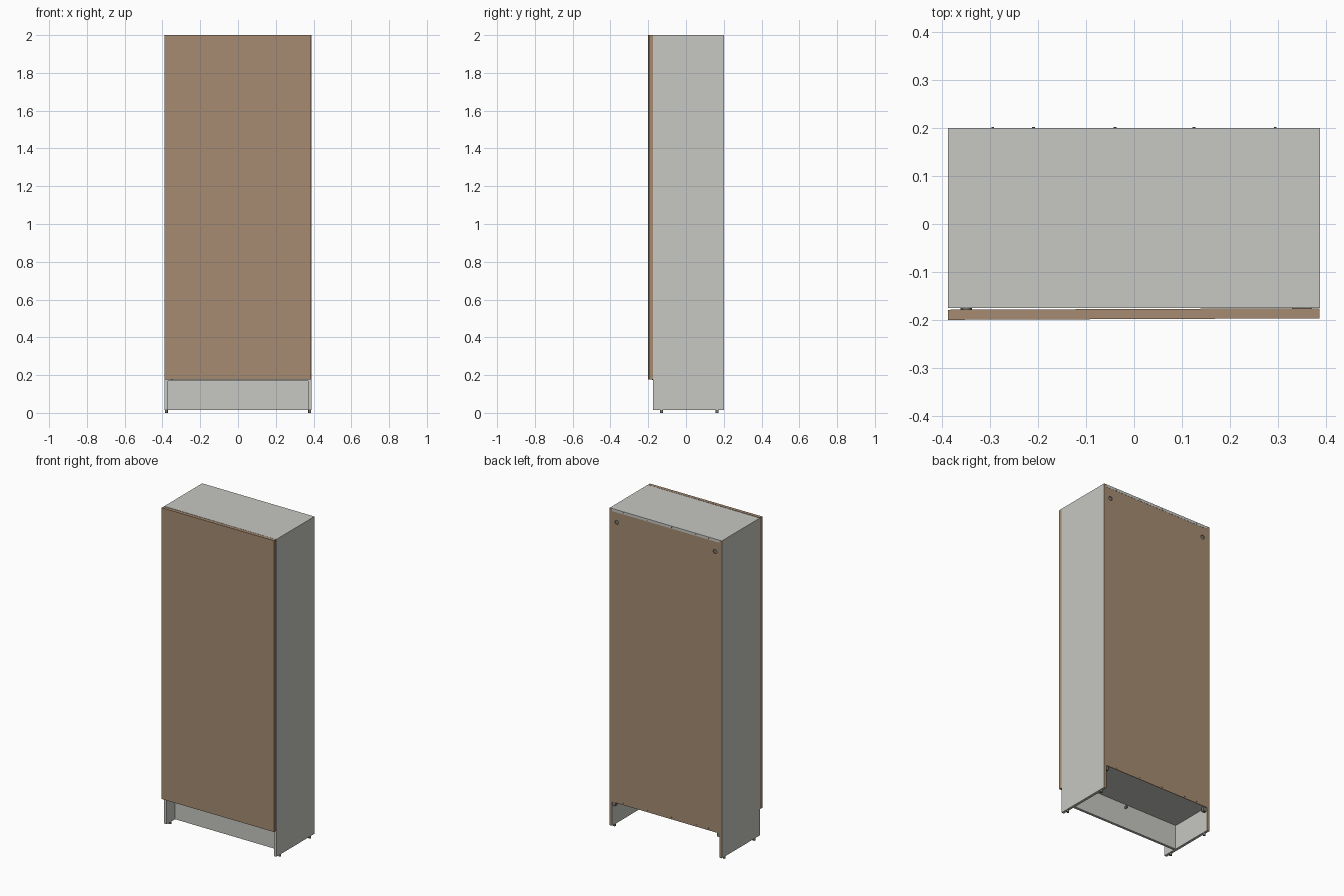
import bpy
import math

if "Cube" in bpy.data.objects:
    bpy.data.objects.remove(bpy.data.objects["Cube"], do_unlink=True)


def make_material(name, rgb):
    mat = bpy.data.materials.new(name)
    mat.use_nodes = True
    colour = (*rgb, 1.0)
    mat.diffuse_color = colour
    mat.node_tree.nodes["Principled BSDF"].inputs["Base Color"].default_value = colour
    return mat


GREY = make_material("light grey laminate", (0.57, 0.57, 0.54))
BROWN = make_material("brown board", (0.38, 0.26, 0.165))
METAL = make_material("dark fitting", (0.2, 0.18, 0.15))


def box(name, x, y, z, mat):
    """Box from (min, max) pairs on each axis."""
    pairs = (x, y, z)
    bpy.ops.mesh.primitive_cube_add(size=1, location=[(a + b) / 2 for a, b in pairs])
    obj = bpy.context.object
    obj.name = name
    obj.scale = [b - a for a, b in pairs]
    bpy.ops.object.transform_apply(location=False, rotation=False, scale=True)
    obj.data.materials.append(mat)
    return obj


def cylinder(name, radius, depth, loc, mat, along_y=False, sides=16):
    bpy.ops.mesh.primitive_cylinder_add(vertices=sides, radius=radius, depth=depth, location=loc)
    obj = bpy.context.object
    obj.name = name
    if along_y:
        obj.rotation_euler.x = math.pi / 2
    obj.data.materials.append(mat)
    bpy.ops.object.shade_smooth_by_angle()
    return obj


W, T = 0.388, 0.0165          # half width, board thickness
FRONT, BACK = -0.175, 0.2
INNER = W - T
BASE, SHELF = 0.015, 0.168    # underside of sides, underside of floor board

# Side panels with raw brown rear edges, feet and hanging hardware
for side, s in (("left", 1), ("right", -1)):
    panel = box(f"{side}_side_panel", sorted((s * INNER, s * W)), (FRONT, BACK), (BASE, 2), GREY)
    panel.data.materials.append(BROWN)
    for face in panel.data.polygons:
        if face.normal.y > 0.5:
            face.material_index = 1
    for place, y in (("front", -0.13), ("rear", 0.165)):
        cylinder(f"{side}_{place}_foot", 0.008, BASE, (s * (W - T / 2), y, BASE / 2), METAL)
    box(f"{side}_hanging_bracket", sorted((s * 0.32, s * INNER)), (0.17, 0.188), (1.89, 1.95), METAL)
    box(f"{side}_rear_corner_block", sorted((s * 0.352, s * INNER)), (0.176, 0.194),
        (0.14, SHELF), METAL)

# Top, floor and recessed plinth
box("top_panel", (-INNER, INNER), (FRONT, BACK), (2 - T, 2), GREY)
box("floor_panel", (-INNER, INNER), (FRONT, 0.194), (SHELF, SHELF + T), GREY)
box("plinth", (-INNER, INNER), (-0.092, -0.076), (BASE, SHELF), GREY)
cylinder("plinth_fitting", 0.008, 0.014, (0, -0.069, 0.148), METAL, along_y=True)

# Back panel with two round access holes
back = box("back_panel", (-INNER, INNER), (0.194, 0.199), (0.165, 2 - T), BROWN)
for side, s in (("left", 1), ("right", -1)):
    cutter = cylinder(f"{side}_hole_cutter", 0.013, 0.05, (s * 0.34, 0.197, 1.92), BROWN, along_y=True)
    cutter.hide_render = True
    cutter.hide_set(True)
    cutter.display_type = "WIRE"
    cut = back.modifiers.new(f"{side}_hole", "BOOLEAN")
    cut.operation = "DIFFERENCE"
    cut.object = cutter

# Nails along the back edges
for i, x in enumerate((-0.295, -0.21, -0.04, 0.125, 0.295)):
    for row, z in (("lower", 0.176), ("upper", 2 - T / 2)):
        cylinder(f"{row}_nail_{i}", 0.003, 0.004, (x, 0.2, z), METAL, along_y=True, sides=8)

# Door, hung very slightly askew, with hinges and a bumper behind it
door = box("door", (-W, W - 0.001), (-0.1985, -0.1775), (0.178, 2), BROWN)
door.rotation_euler.z = 0.004
for i, z in enumerate((0.3, 0.8, 1.35, 1.88)):
    box(f"hinge_{i}", (0.33, INNER), (-0.178, -0.12), (z - 0.02, z + 0.02), METAL)
for place, z in (("lower", 0.186), ("upper", 1.985)):
    cylinder(f"{place}_door_bumper", 0.012, 0.004, (-0.35, -0.177, z), METAL, along_y=True)
